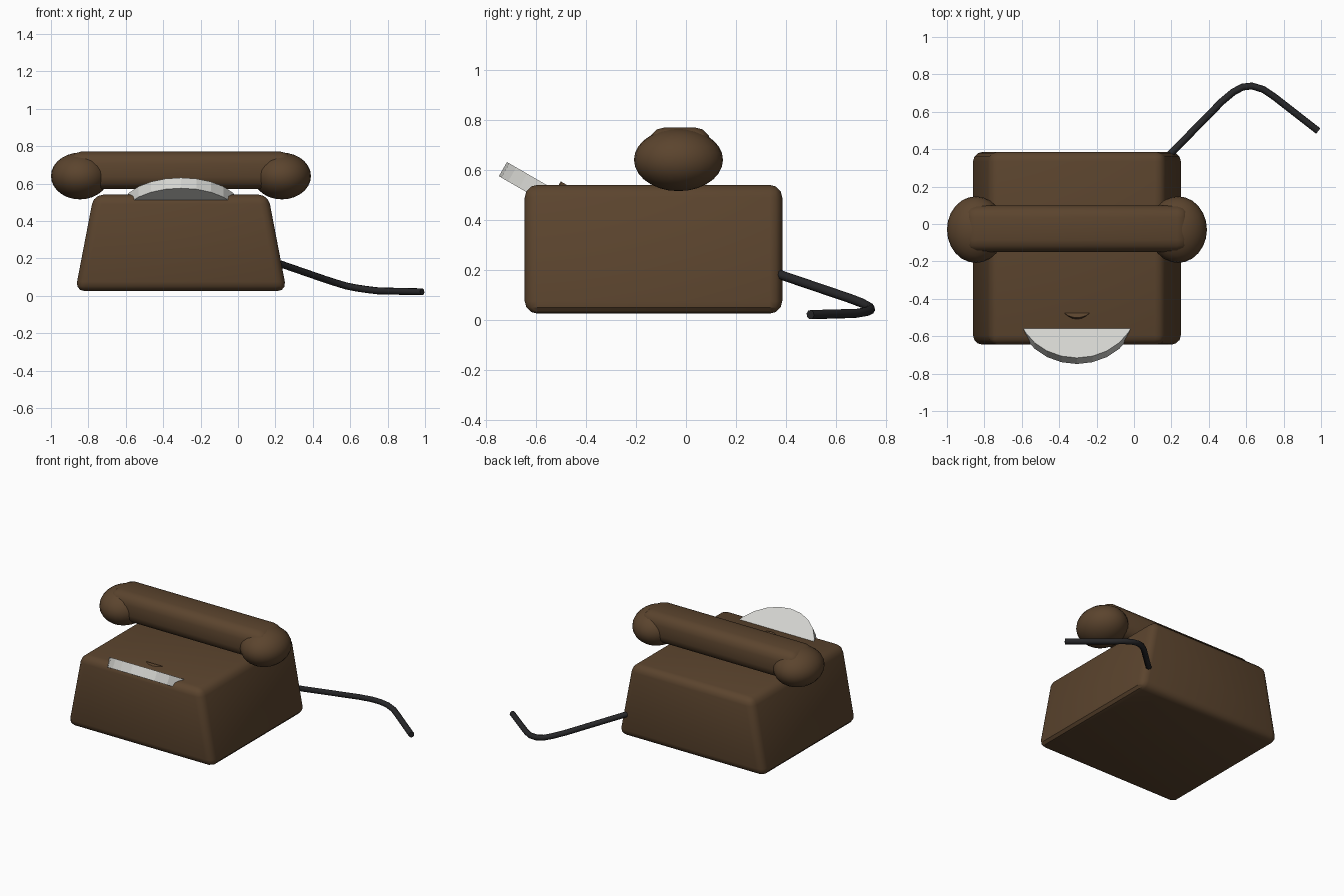
import bpy
import bmesh
from math import radians, pi
from mathutils import Matrix, Vector

if "Cube" in bpy.data.objects:
    bpy.data.objects.remove(bpy.data.objects["Cube"])


def material(name, rgb):
    m = bpy.data.materials.new(name)
    m.use_nodes = True
    m.diffuse_color = (*rgb, 1)
    m.node_tree.nodes["Principled BSDF"].inputs["Base Color"].default_value = (*rgb, 1)
    return m


brown = material("brown", (0.105, 0.058, 0.027))
silver = material("light_grey", (0.65, 0.65, 0.62))
black = material("black", (0.02, 0.02, 0.022))


def add(name, bm, mat, bevel=0, segments=3, angle=30):
    """Turn a bmesh into a smooth-shaded object, with optional rounded edges."""
    mesh = bpy.data.meshes.new(name)
    bmesh.ops.recalc_face_normals(bm, faces=bm.faces)
    if bevel:
        bmesh.ops.bevel(bm, geom=bm.edges[:], offset=bevel, segments=segments,
                        profile=0.5, affect='EDGES', clamp_overlap=True)
    bm.to_mesh(mesh)
    bm.free()
    mesh.materials.append(mat)
    ob = bpy.data.objects.new(name, mesh)
    bpy.context.collection.objects.link(ob)
    bpy.ops.object.select_all(action='DESELECT')
    ob.select_set(True)
    bpy.context.view_layer.objects.active = ob
    bpy.ops.object.shade_smooth_by_angle(angle=radians(angle))
    return ob


def box(center, size):
    bm = bmesh.new()
    bmesh.ops.create_cube(bm, size=1, matrix=Matrix.Translation(center) @ Matrix.Diagonal((*size, 1)))
    return bm


CX = -0.305  # middle of the telephone

# Body: box with sides leaning inwards
bm = box((CX, -0.13, 0.2825), (1.13, 1.03, 0.515))
for v in bm.verts:
    if v.co.z > 0.3:
        v.co.x = CX + (v.co.x - CX) * 0.825
add("body", bm, brown, 0.05)

# Handset: rounded bar with an ellipsoid at each end
add("handset_bar", box((CX, -0.025, 0.67), (1.2, 0.25, 0.2)), brown, 0.065)
for side, name in ((1, "left"), (-1, "right")):
    bm = bmesh.new()
    place = Matrix.Translation((CX + side * 0.54, -0.03, 0.64))
    bmesh.ops.create_uvsphere(bm, u_segments=24, v_segments=14, radius=1,
                              matrix=place @ Matrix.Diagonal((0.155, 0.178, 0.125, 1)))
    add(name + "_earpiece", bm, brown)

# Dial and its hub: tilted discs sunk into the body
tilt = Matrix.Translation((CX, -0.455, 0.443)) @ Matrix.Rotation(radians(-30), 4, 'X')


def disc(name, radius, depth, height, mat):
    bm = bmesh.new()
    bmesh.ops.create_cone(bm, cap_ends=True, segments=24, radius1=radius, radius2=radius, depth=depth,
                          matrix=tilt @ Matrix.Translation((0, 0, height)))
    add(name, bm, mat, angle=10)


disc("dial", 0.32, 0.065, 0, silver)
disc("dial_hub", 0.095, 0.06, 0.043, brown)

# Cord: round tube trailing from the back corner
path = [(0.15, 0.33, 0.197), (0.21, 0.39, 0.176), (0.47, 0.655, 0.086), (0.53, 0.705, 0.067),
        (0.58, 0.732, 0.052), (0.63, 0.738, 0.042), (0.69, 0.72, 0.033), (0.75, 0.68, 0.026),
        (0.985, 0.497, 0.021)]
curve = bpy.data.curves.new("cord", 'CURVE')
curve.dimensions = '3D'
curve.bevel_depth = 0.019
curve.bevel_resolution = 2
curve.use_fill_caps = True
spline = curve.splines.new('POLY')
spline.points.add(len(path) - 1)
for point, co in zip(spline.points, path):
    point.co = (*co, 1)
curve.materials.append(black)
cord = bpy.data.objects.new("cord", curve)
bpy.context.collection.objects.link(cord)
